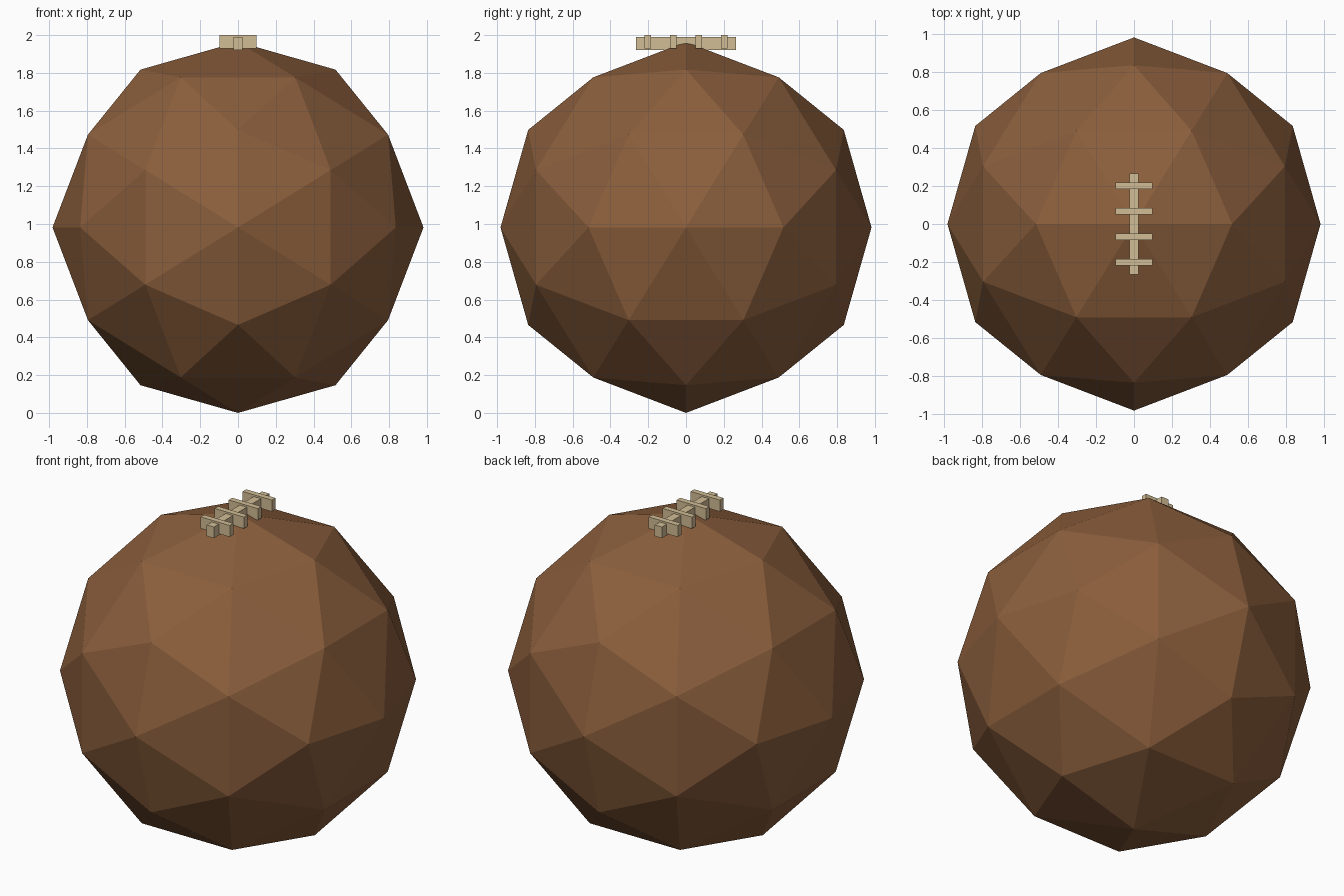
import bpy, bmesh, math
from itertools import product
from mathutils import Vector

if "Cube" in bpy.data.objects:
    bpy.data.objects.remove(bpy.data.objects["Cube"])


def material(name, rgb):
    m = bpy.data.materials.new(name)
    m.diffuse_color = (*rgb, 1)
    m.use_nodes = True
    m.node_tree.nodes["Principled BSDF"].inputs["Base Color"].default_value = m.diffuse_color
    return m


leather = material("brown leather", (0.258, 0.112, 0.045))
cord = material("tan cord", (0.64, 0.51, 0.30))


def finish(name, bm, mat):
    mesh = bpy.data.meshes.new(name)
    bm.to_mesh(mesh)
    bm.free()
    mesh.materials.append(mat)
    ob = bpy.data.objects.new(name, mesh)
    bpy.context.collection.objects.link(ob)
    return ob


# Ball: 80-sided icosphere with its two-fold axis upright
R, CZ = 0.982, 0.982
phi = (1 + math.sqrt(5)) / 2
points = set()
for base in ((1, 0, phi), (0, 0, 1), (1, phi, 1 + phi)):
    for signs in product((1, -1), repeat=3):
        v = [round(c, 6) for c in Vector([b * s for b, s in zip(base, signs)]).normalized()]
        for k in range(3):
            points.add(tuple(c + 0.0 for c in v[k:] + v[:k]))
bm = bmesh.new()
for p in sorted(points):
    bm.verts.new(Vector(p) * R + Vector((0, 0, CZ)))
bmesh.ops.convex_hull(bm, input=bm.verts[:])
bmesh.ops.recalc_face_normals(bm, faces=bm.faces[:])
finish("ball", bm, leather)


def box(name, center, size):
    bm = bmesh.new()
    bmesh.ops.create_cube(bm, size=1)
    bmesh.ops.scale(bm, vec=size, verts=bm.verts[:])
    bmesh.ops.translate(bm, vec=center, verts=bm.verts[:])
    return finish(name, bm, cord)


# Lacing: one long strip and four cross stitches
box("lace_strip", (0, 0, 1.955), (0.048, 0.532, 0.068))
for i in range(4):
    box(f"lace_stitch_{i + 1}", (0, -0.202 + i * 0.1347, 1.965), (0.196, 0.034, 0.07))
